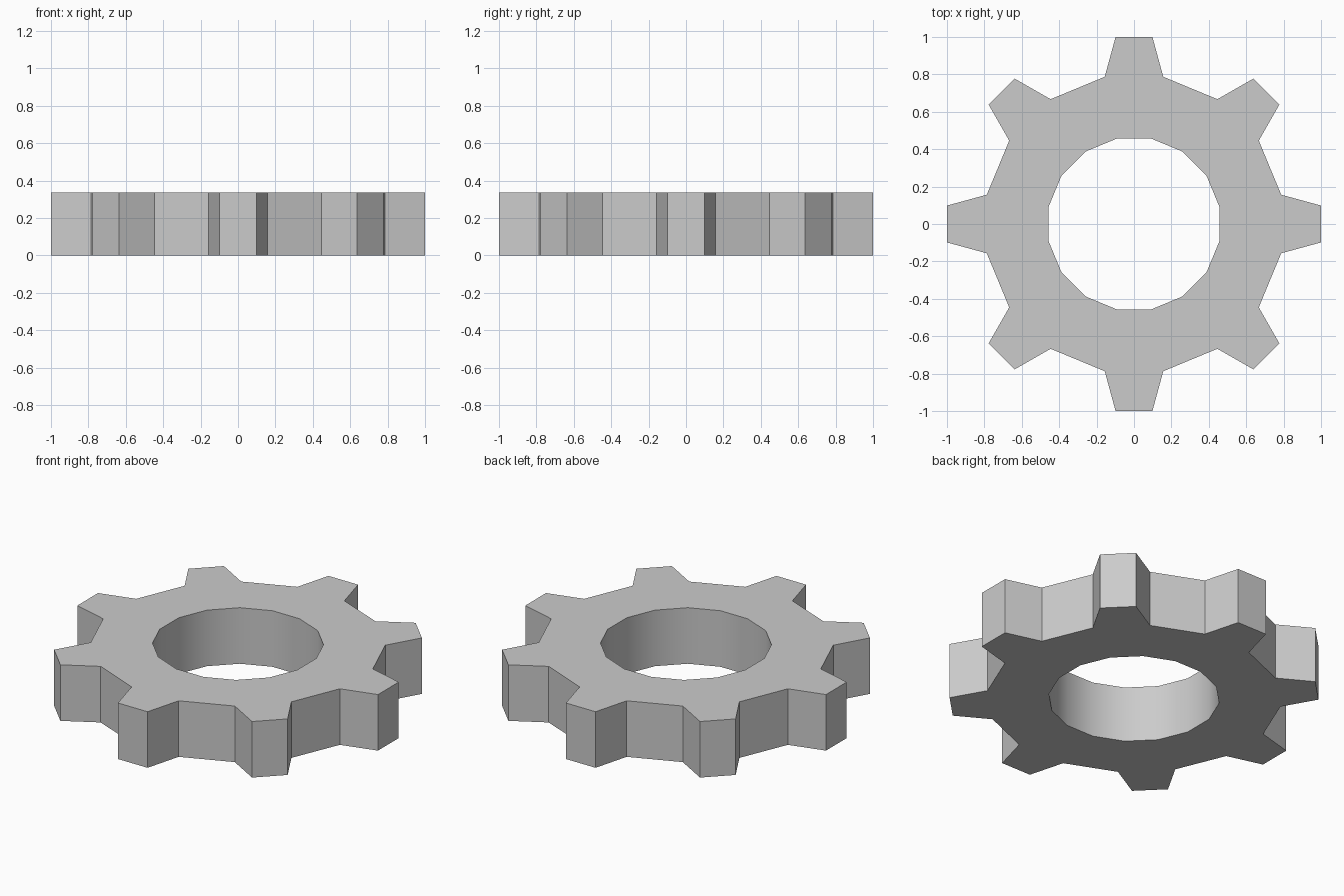
import bpy, bmesh
from math import radians, cos, sin

if "Cube" in bpy.data.objects:
    bpy.data.objects.remove(bpy.data.objects["Cube"])

TEETH = 8
HEIGHT = 0.337
BORE_R, ROOT_R, TIP_R = 0.466, 0.8025, 1.0048
ROOT_A, TIP_A = 11.25, 5.625   # half angles of a tooth at root and tip

bm = bmesh.new()


def point(radius, degrees):
    a = radians(degrees)
    return bm.verts.new((radius * cos(a), radius * sin(a), 0))


# Flat profile: a 16-sided ring with a tapered tooth on every second segment
step = 360 / TEETH
bore, root = [], []
for i in range(TEETH):
    for a in (i * step - ROOT_A, i * step + ROOT_A):
        bore.append(point(BORE_R, a))
        root.append(point(ROOT_R, a))

count = len(root)
for i in range(count):
    j = (i + 1) % count
    bm.faces.new((bore[i], root[i], root[j], bore[j]))
    if i % 2 == 0:
        centre = i // 2 * step
        tip = [point(TIP_R, centre - TIP_A), point(TIP_R, centre + TIP_A)]
        bm.faces.new((root[i], tip[0], tip[1], root[j]))

# Thickness
result = bmesh.ops.extrude_face_region(bm, geom=bm.faces[:], use_keep_orig=True)
top = [v for v in result["geom"] if isinstance(v, bmesh.types.BMVert)]
bmesh.ops.translate(bm, verts=top, vec=(0, 0, HEIGHT))
bmesh.ops.recalc_face_normals(bm, faces=bm.faces[:])

mesh = bpy.data.meshes.new("gear")
bm.to_mesh(mesh)
bm.free()
gear = bpy.data.objects.new("gear", mesh)
bpy.context.collection.objects.link(gear)

# Smooth bore, crisp teeth
bpy.context.view_layer.objects.active = gear
gear.select_set(True)
bpy.ops.object.shade_smooth_by_angle(angle=radians(30))
